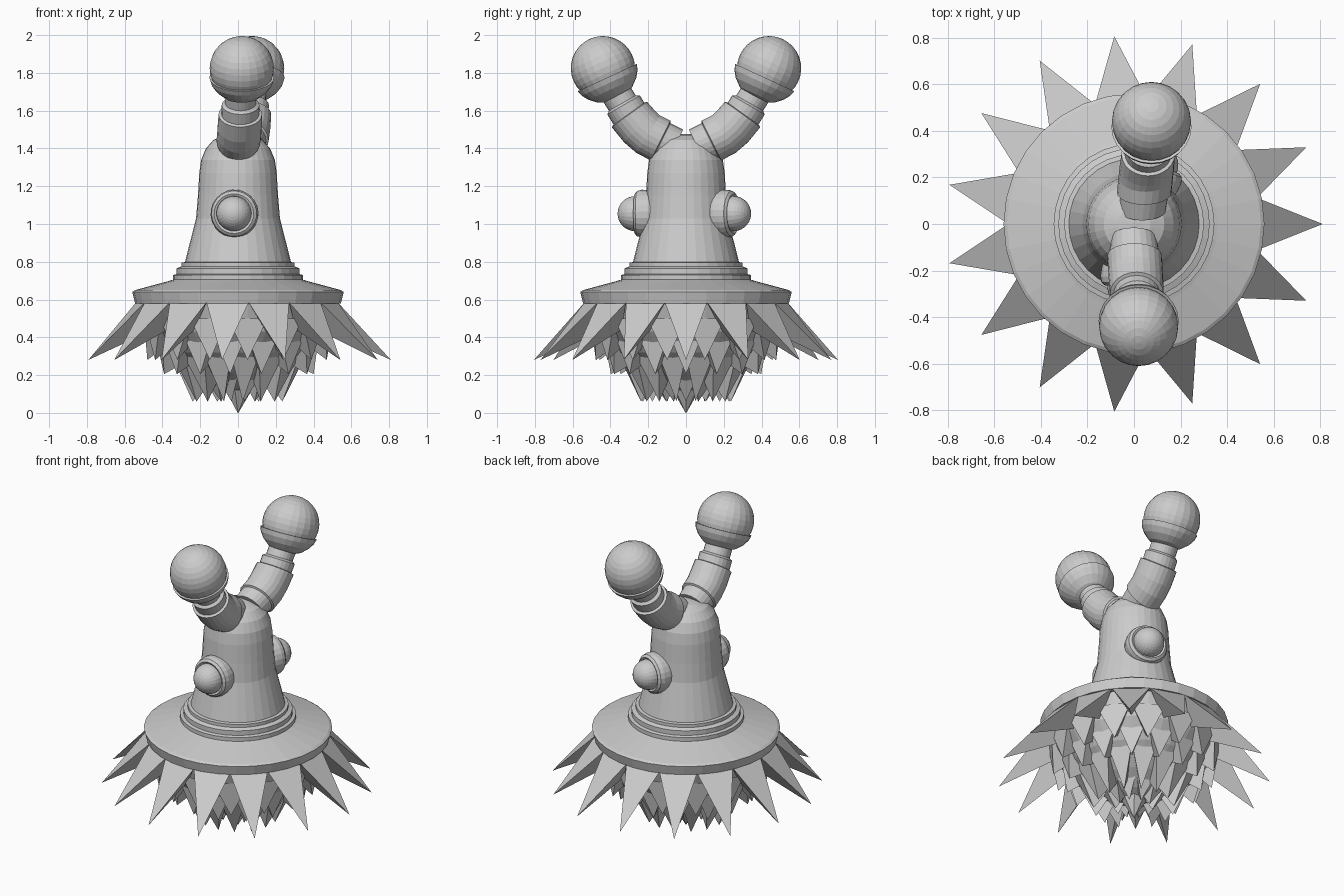
import bpy, bmesh
from math import cos, sin, pi, radians
from mathutils import Vector

if "Cube" in bpy.data.objects:
    bpy.data.objects.remove(bpy.data.objects["Cube"])


def finish(name, bm):
    bmesh.ops.recalc_face_normals(bm, faces=bm.faces)
    me = bpy.data.meshes.new(name)
    bm.to_mesh(me)
    bm.free()
    ob = bpy.data.objects.new(name, me)
    bpy.context.collection.objects.link(ob)
    return ob


# stations: (centre, axis direction, radius) rings bridged into a capped tube
def tube(name, stations, n=32):
    bm = bmesh.new()
    rings = []
    for c, d, r in stations:
        q = Vector((0, 0, 1)).rotation_difference(Vector(d))
        rings.append([bm.verts.new(Vector(c) + q @ Vector((r * cos(2*pi*i/n), r * sin(2*pi*i/n), 0)))
                      for i in range(n)])
    for a, b in zip(rings, rings[1:]):
        for i in range(n):
            bm.faces.new((a[i], a[(i+1) % n], b[(i+1) % n], b[i]))
    bm.faces.new(rings[0])
    bm.faces.new(rings[-1])
    return finish(name, bm)


# profile (r, h) spun around an axis from an origin
def lathe(name, profile, origin=(0, 0, 0), axis=(0, 0, 1), n=32):
    o, a = Vector(origin), Vector(axis).normalized()
    return tube(name, [(o + a * h, a, r) for r, h in profile], n)


def ball(name, centre, r, axis):
    arc = [(max(r * sin(pi*k/16), .002), -r * cos(pi*k/16)) for k in range(17)]
    return lathe(name, arc, centre, axis, 24)


# ring of pyramid spikes, with an inner ridge
def spikes(name, n, base_r, base_z, tip_r, tip_z, in_r, in_z, phase=0):
    bm = bmesh.new()
    half = pi / n
    for i in range(n):
        t = 2*pi*i/n + phase

        def pt(r, z, a):
            return bm.verts.new((r * cos(a), r * sin(a), z))
        l, r = pt(base_r, base_z, t - half), pt(base_r, base_z, t + half)
        inner, tip = pt(in_r, in_z, t), pt(tip_r, tip_z, t)
        for f in ((l, r, tip), (r, inner, tip), (inner, l, tip), (l, inner, r)):
            bm.faces.new(f)
    return finish(name, bm)


# bell body with domed head
lathe("body", [(.285, .74), (.28, .80), (.255, .90), (.222, 1.03), (.212, 1.15), (.205, 1.27),
               (.195, 1.34), (.17, 1.40), (.13, 1.445), (.07, 1.47), (.01, 1.477)])
# stepped collar and wide rim
lathe("collar", [(.36, .66), (.36, .70), (.345, .705), (.345, .73), (.325, .735), (.325, .765),
                 (.30, .775), (.30, .795), (.27, .80)])
lathe("rim", [(.50, .575), (.545, .58), (.56, .64), (.545, .65), (.36, .70), (.20, .70)])
# underside bowl
lathe("bowl", [(.01, .10), (.12, .14), (.24, .21), (.38, .32), (.47, .43), (.52, .59)], n=30)

# spike layers
h = radians(12)
spikes("outer_spikes", 15, .54, .585, .81, .28, .46, .44)
spikes("second_spikes", 15, .51, .50, .48, .28, .40, .34, h)
spikes("third_spikes", 15, .44, .42, .40, .205, .30, .26)
spikes("fourth_spikes", 15, .36, .31, .24, .06, .16, .17, h)
spikes("inner_spikes", 10, .20, .20, .11, .06, .07, .12)
lathe("centre_spike", [(.002, 0), (.09, .15)], n=7)

# eyes: rounded ring with a ball
for side, d in (("front", (-.08, -1, 0)), ("back", (.36, .93, 0))):
    a = Vector(d).normalized()
    o = Vector((0, 0, 1.055))
    lathe(side + "_eye_ring", [(.11, .12), (.125, .20), (.127, .235), (.12, .26),
                               (.105, .272), (.092, .265), (.088, .24)], o, a, 24)
    ball(side + "_eye", o + a * .27, .093, a)

# antennae: bent stalk, collar, cup and ball (x shift, outward sign)
for side, s, x0, x1 in (("front", -1, -.005, .02), ("back", 1, .03, .075)):
    def P(out, z):
        return Vector((x0 + (x1 - x0) * out / .44, s * out, z))

    def D(out, z):
        return Vector((0, s * out, z)).normalized()
    tube(side + "_stalk", [(P(.06, 1.41), D(.9, .45), .10), (P(.13, 1.44), D(.9, .45), .105),
                           (P(.135, 1.442), D(.9, .45), .117), (P(.20, 1.475), D(.85, .53), .117),
                           (P(.245, 1.515), D(.7, .7), .117), (P(.30, 1.58), D(.58, .81), .115),
                           (P(.302, 1.584), D(.58, .81), .10), (P(.33, 1.63), D(.5, .87), .10),
                           (P(.337, 1.64), D(.5, .87), .082), (P(.40, 1.74), D(.5, .87), .082)], 24)
    c, a = P(.44, 1.825), D(.42, .91)
    lathe(side + "_cup", [(.06, -.172), (.10, -.155), (.14, -.12), (.163, -.085), (.172, -.055),
                          (.155, -.055)], c, a, 24)
    ball(side + "_antenna_ball", c, .17, a)
